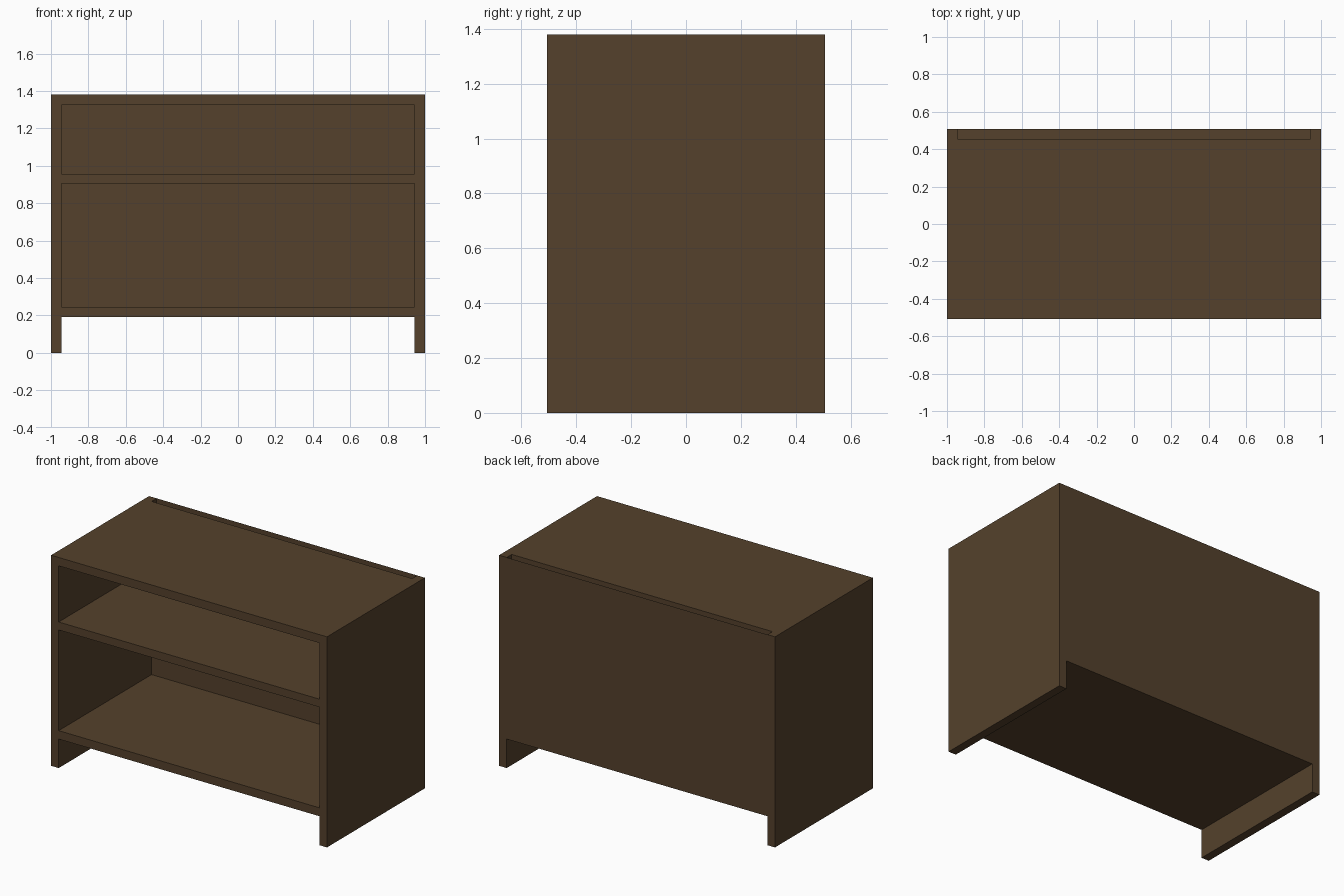
import bpy, bmesh
from mathutils import Vector

if "Cube" in bpy.data.objects:
    bpy.data.objects.remove(bpy.data.objects["Cube"])

W, D, H = 1.0, 0.507, 1.38      # half width, half depth, height
T = 0.055                       # board thickness
IN = W - T                      # inner half width
BACK = D - 0.052                # front face of the back panel

wood = bpy.data.materials.new("dark brown wood")
wood.diffuse_color = (0.089, 0.053, 0.025, 1)
wood.use_nodes = True
wood.node_tree.nodes["Principled BSDF"].inputs["Base Color"].default_value = wood.diffuse_color


def board(name, lo, hi, open_top=False):
    """Box between two corners; open_top leaves the upper face out."""
    lo, hi = Vector(lo), Vector(hi)
    bm = bmesh.new()
    bmesh.ops.create_cube(bm, size=1)
    for v in bm.verts:
        v.co = Vector((lo[i] + hi[i]) / 2 + v.co[i] * (hi[i] - lo[i]) for i in range(3))
    bm.normal_update()
    if open_top:
        top = [f for f in bm.faces if f.normal.z > 0.9]
        bmesh.ops.delete(bm, geom=top, context='FACES_ONLY')
    mesh = bpy.data.meshes.new(name)
    bm.to_mesh(mesh)
    bm.free()
    mesh.materials.append(wood)
    obj = bpy.data.objects.new(name, mesh)
    bpy.context.collection.objects.link(obj)
    return obj


# Side panels reach the floor and act as legs
board("left_side", (-W, -D, 0), (-IN, D, H))
board("right_side", (IN, -D, 0), (W, D, H))

# Horizontal boards between the sides
for name, z0, z1 in (("bottom_shelf", 0.19, 0.245),
                     ("middle_shelf", 0.905, 0.957),
                     ("top_board", H - T, H)):
    board(name, (-IN, -D, z0), (IN, BACK, z1))

# Hollow back panel, open along its top edge as a narrow slot
board("back_panel", (-IN, BACK, 0.19), (IN, D, H), open_top=True)
